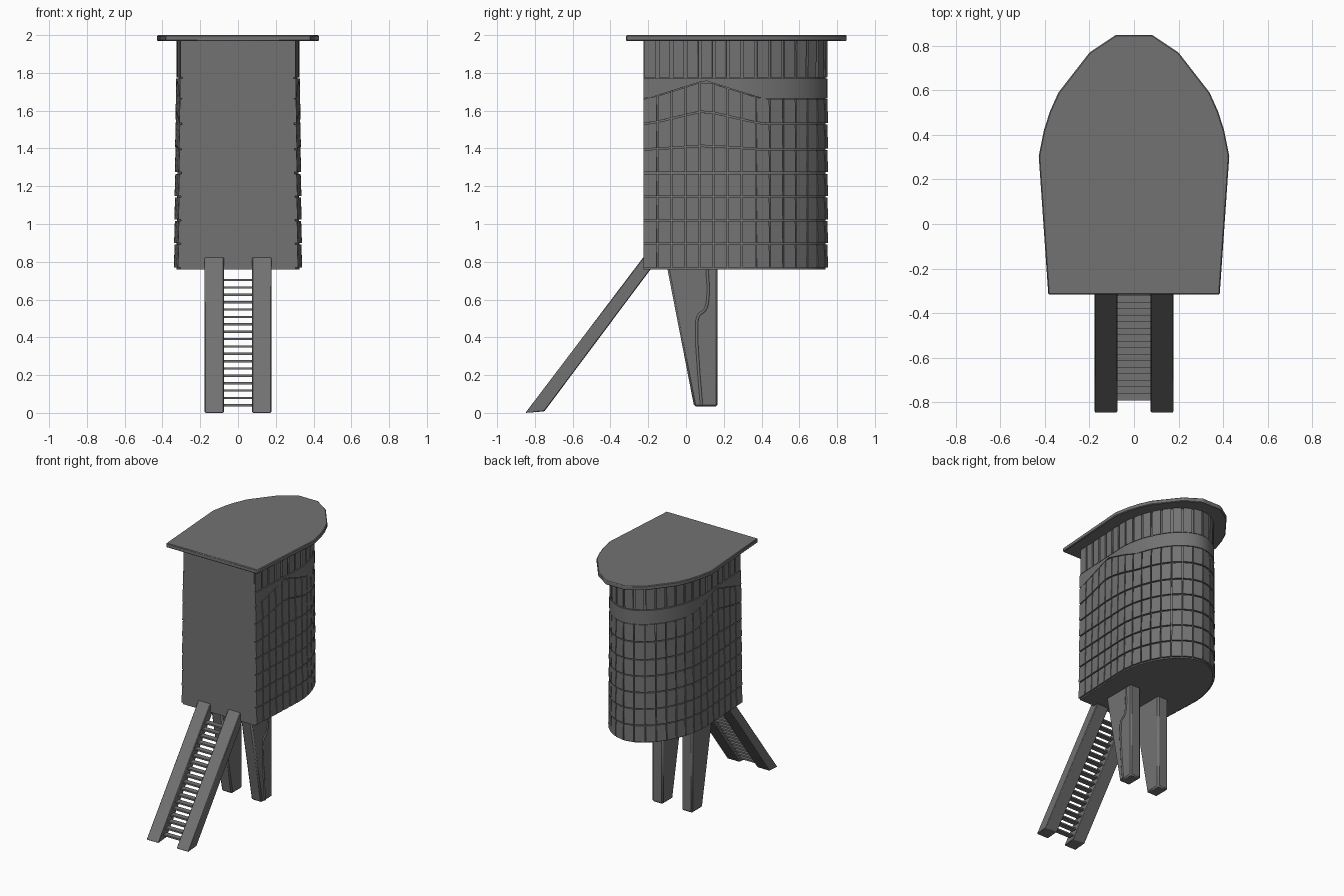
import bpy, bmesh, math
from mathutils import Vector

if "Cube" in bpy.data.objects:
    bpy.data.objects.remove(bpy.data.objects["Cube"])


def make_obj(name, verts, faces, bevel=0.0):
    me = bpy.data.meshes.new(name)
    me.from_pydata([tuple(v) for v in verts], [], faces)
    bm = bmesh.new()
    bm.from_mesh(me)
    bmesh.ops.recalc_face_normals(bm, faces=bm.faces)
    bm.to_mesh(me)
    bm.free()
    ob = bpy.data.objects.new(name, me)
    bpy.context.collection.objects.link(ob)
    if bevel:
        mod = ob.modifiers.new("bevel", 'BEVEL')
        mod.width = bevel
        mod.segments = 1
        mod.limit_method = 'ANGLE'
    return ob


def prism(name, low, high, bevel=0.0):
    """Closed solid between two matching rings of points."""
    n = len(low)
    faces = [tuple(range(n)), tuple(range(n, 2 * n))]
    faces += [(i, (i + 1) % n, n + (i + 1) % n, n + i) for i in range(n)]
    return make_obj(name, list(low) + list(high), faces, bevel)


# D-shaped wall path, right front corner round the back to the left front corner
CY, A, B, P = 0.26, 0.327, 0.478, 1.07
path = [Vector((0.304, -0.225))]
for i in range(121):
    c, s = math.cos(math.pi * i / 120), math.sin(math.pi * i / 120)
    path.append(Vector((math.copysign(A * abs(c) ** P, c), CY + B * abs(s) ** P)))
path.append(Vector((-0.304, -0.225)))
dist = [0.0]
for p, q in zip(path, path[1:]):
    dist.append(dist[-1] + (q - p).length)


def wall(t, z, off=0.0):
    """Point on the wall at fraction t of its length, pushed out by off."""
    s = min(max(t, 0), 1) * dist[-1]
    i = 0
    while i < len(path) - 2 and dist[i + 1] < s:
        i += 1
    d = (path[i + 1] - path[i]).normalized()
    p = path[i] + d * (s - dist[i]) + Vector((d.y, -d.x)) * off
    taper = 1 - 0.035 * (z - 0.76) / 1.2
    return Vector((p.x * taper, p.y, z))


def wave(t):
    """Pointed rise of the courses in the middle of each side."""
    return max(0.0, 1 - abs(wall(t, 1).y - 0.1) / 0.3)


COLS = 30
ts = [i / COLS for i in range(COLS + 1)]

# Core of the cabin
prism("cabin_core", [wall(t, 0.76) for t in ts], [wall(t, 1.975) for t in ts])

# Raised wall tiles in courses, with narrow gaps
levels = [(0.765, 0), (0.895, 0), (1.02, 0), (1.145, 0), (1.27, 0),
          (1.395, 0.02), (1.53, 0.07), (1.665, 0.095)]
verts, faces = [], []


def add_tile(t0, t1, lo, hi, off_lo, off_hi):
    b = len(verts)
    for inner in (True, False):
        for t, lev, off in ((t0, lo, off_lo), (t1, lo, off_lo), (t1, hi, off_hi), (t0, hi, off_hi)):
            z = lev[0] + lev[1] * wave(t)
            verts.append(wall(t, z, -0.003 if inner else off))
    for f in ((0, 1, 2, 3), (4, 5, 6, 7), (0, 1, 5, 4), (1, 2, 6, 5), (2, 3, 7, 6), (3, 0, 4, 7)):
        faces.append(tuple(b + k for k in f))


gap = 0.0016
for c in range(COLS):
    t0 = ts[c] + (gap if c else 0)
    t1 = ts[c + 1] - (gap if c < COLS - 1 else 0)
    for (z0, a0), (z1, a1) in zip(levels, levels[1:]):
        add_tile(t0, t1, (z0 + 0.004, a0), (z1 - 0.004, a1), 0.014, 0.011)
    # tall boards under the roof
    add_tile(t0 + gap, t1 - gap, (1.775, 0), (1.97, 0), 0.010, 0.012)
make_obj("wall_tiles", verts, faces)

# Smooth trim band with pointed lower edge
verts, faces = [], []
n = 60
for i in range(n + 1):
    t = i / n
    low = 1.665 + 0.095 * wave(t)
    verts += [wall(t, low, -0.003), wall(t, low, 0.012), wall(t, 1.77, 0.012), wall(t, 1.77, -0.003)]
for i in range(n):
    a, b = 4 * i, 4 * i + 4
    faces += [(a + k, a + (k + 1) % 4, b + (k + 1) % 4, b + k) for k in range(4)]
faces += [(0, 1, 2, 3), (4 * n, 4 * n + 1, 4 * n + 2, 4 * n + 3)]
make_obj("trim_band", verts, faces)

# Flat roof slab
half = [(0.385, -0.317), (0.428, 0.305), (0.405, 0.42), (0.378, 0.505), (0.34, 0.59),
        (0.20, 0.77), (0.08, 0.85)]
ring = half + [(-x, y) for x, y in reversed(half)]
prism("roof", [(x, y, 1.968) for x, y in ring], [(x, y, 2.0) for x, y in ring], 0.005)

# Legs and ladder rails
leg = [(-0.10, 0.77), (0.168, 0.77), (0.168, 0.033), (0.043, 0.033)]
rail = [(-0.85, 0.0), (-0.75, 0.008), (-0.18, 0.77), (-0.215, 0.825), (-0.225, 0.825)]
for side, s in (("right", 1), ("left", -1)):
    prism(side + "_leg", [(s * 0.08, y, z) for y, z in leg],
          [(s * 0.17, y, z) for y, z in leg], 0.01)
    prism(side + "_ladder_rail", [(s * 0.075, y, z) for y, z in rail],
          [(s * 0.177, y, z) for y, z in rail], 0.004)

# Ladder rungs
RUNGS = 18
for i in range(RUNGS):
    z = 0.04 + i * 0.039
    y = -0.795 + (z - 0.005) * 0.75
    box = [(-0.08, y - 0.023), (0.08, y - 0.023), (0.08, y + 0.018), (-0.08, y + 0.018)]
    prism("ladder_rung", [(a, b, z - 0.006) for a, b in box], [(a, b, z + 0.006) for a, b in box])

# Cord running down the outside of the right leg
cu = bpy.data.curves.new("leg_cord", 'CURVE')
cu.dimensions = '3D'
cu.bevel_depth = 0.008
cu.bevel_resolution = 1
cu.resolution_u = 4
cu.use_fill_caps = True
pts = [(0.112, 0.765), (0.115, 0.60), (0.10, 0.545), (0.066, 0.515), (0.057, 0.44), (0.063, 0.28), (0.082, 0.04)]
sp = cu.splines.new('BEZIER')
sp.bezier_points.add(len(pts) - 1)
for bp, (y, z) in zip(sp.bezier_points, pts):
    bp.co = (0.169, y, z)
    bp.handle_left_type = bp.handle_right_type = 'AUTO'
bpy.context.collection.objects.link(bpy.data.objects.new("leg_cord", cu))

# Smooth shading on the gentle curves, sharp elsewhere; dark grey timber
timber = bpy.data.materials.new("dark_grey_timber")
timber.diffuse_color = (0.17, 0.17, 0.17, 1)
timber.use_nodes = True
timber.node_tree.nodes["Principled BSDF"].inputs["Base Color"].default_value = timber.diffuse_color
for ob in bpy.context.scene.objects:
    ob.data.materials.append(timber)
    ob.select_set(ob.type == 'MESH')
bpy.context.view_layer.objects.active = bpy.data.objects["roof"]
bpy.ops.object.shade_smooth_by_angle()
